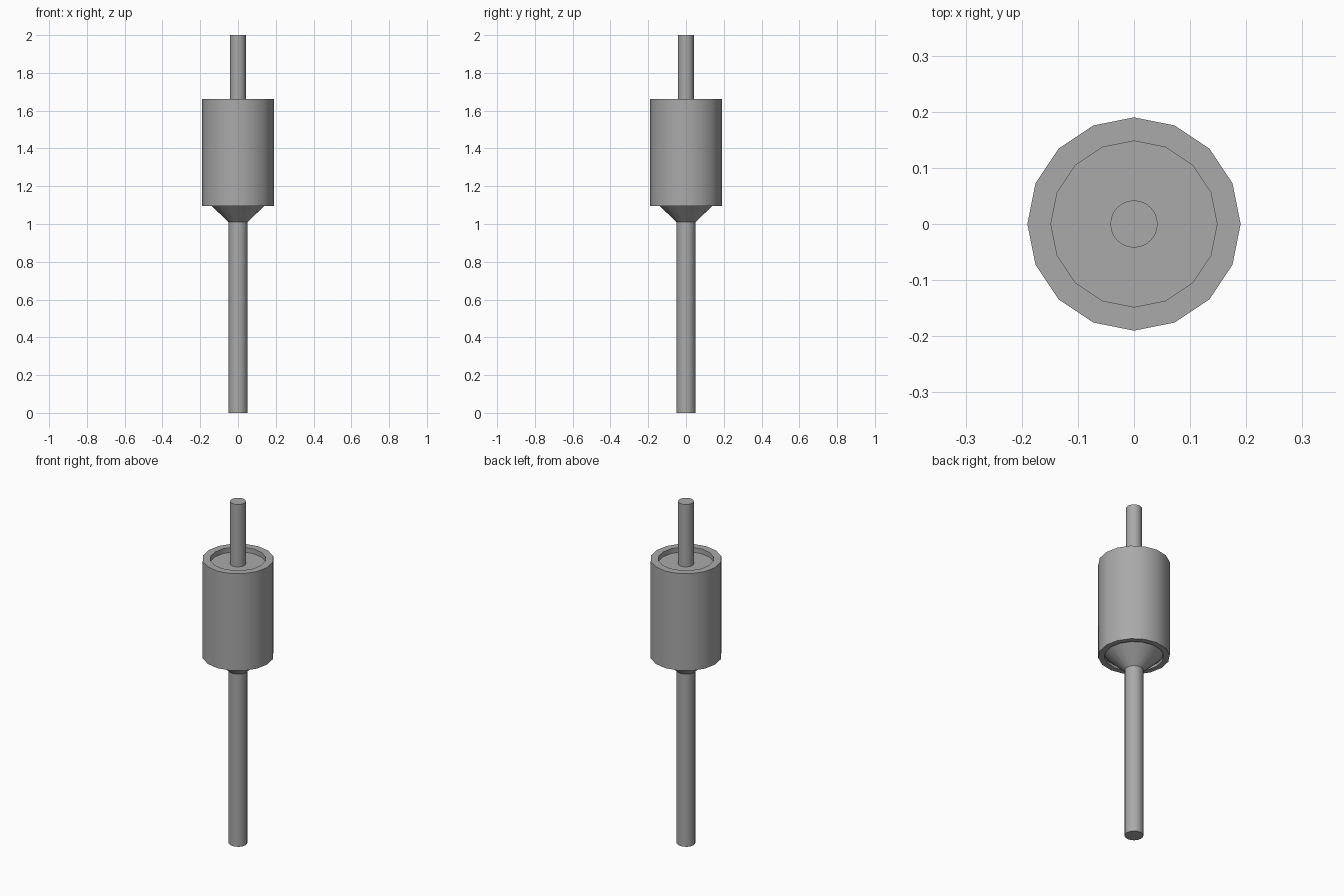
import bpy
import math

cube = bpy.data.objects.get("Cube")
if cube:
    bpy.data.objects.remove(cube, do_unlink=True)

# Single metal colour
metal = bpy.data.materials.new("grey metal")
metal.use_nodes = True
grey = (0.4, 0.4, 0.4, 1.0)
metal.diffuse_color = grey
metal.node_tree.nodes["Principled BSDF"].inputs["Base Color"].default_value = grey


def lathe(name, profile, sides):
    """Revolve (radius, z) points about z; radius 0 closes the end."""
    verts, rings, faces = [], [], []
    for radius, z in profile:
        count = sides if radius else 1
        rings.append([len(verts) + i for i in range(count)])
        for i in range(count):
            a = math.tau * i / sides
            verts.append((radius * math.cos(a), radius * math.sin(a), z))
    for low, high in zip(rings, rings[1:]):
        if len(low) == 1:
            faces.append(high[::-1])
        elif len(high) == 1:
            faces.append(low)
        else:
            for i in range(sides):
                j = (i + 1) % sides
                faces.append((low[i], low[j], high[j], high[i]))
    # Drop the pole points, since the ends are single flat faces
    used = sorted({v for f in faces for v in f})
    remap = {v: n for n, v in enumerate(used)}
    mesh = bpy.data.meshes.new(name)
    mesh.from_pydata([verts[v] for v in used], [], [[remap[v] for v in f] for f in faces])
    mesh.materials.append(metal)
    obj = bpy.data.objects.new(name, mesh)
    bpy.context.collection.objects.link(obj)
    bpy.ops.object.select_all(action="DESELECT")
    obj.select_set(True)
    bpy.context.view_layer.objects.active = obj
    bpy.ops.object.shade_smooth_by_angle(angle=math.radians(30))
    return obj


# Drum with a shallow recess in each end
lathe("drum_body", [(0, 1.11), (0.158, 1.11), (0.158, 1.095), (0.19, 1.095),
                    (0.19, 1.663), (0.148, 1.663), (0.148, 1.635), (0, 1.635)], 16)

# Cone joining the drum to the lower shaft
lathe("lower_cone", [(0, 1.01), (0.05, 1.01), (0.155, 1.11), (0, 1.11)], 16)

# Shafts
lathe("lower_shaft", [(0, 0), (0.05, 0), (0.05, 1.012), (0, 1.012)], 16)
lathe("upper_shaft", [(0, 1.63), (0.042, 1.63), (0.042, 2), (0, 2)], 32)
